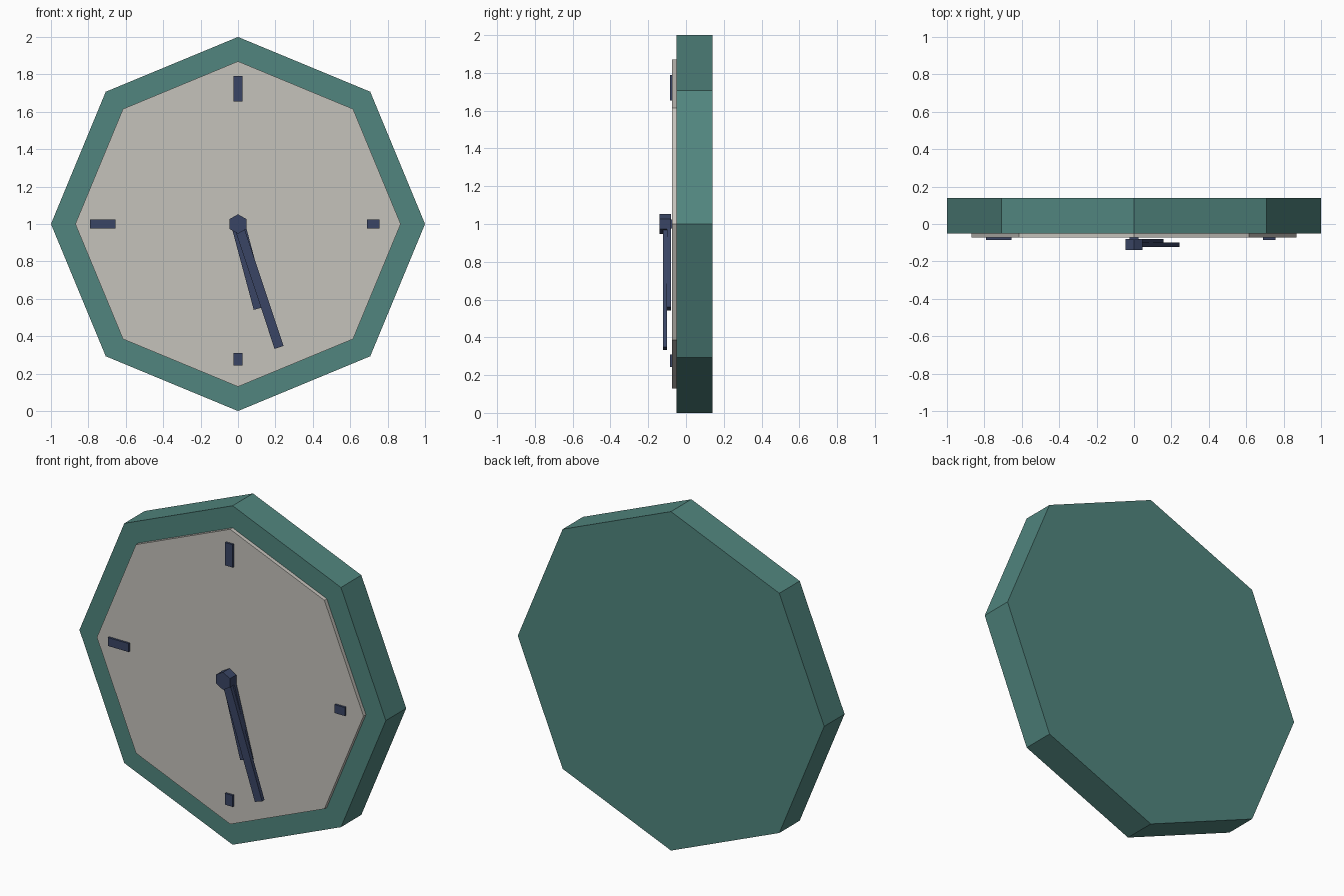
import bpy
from math import radians, sin, cos, pi

if "Cube" in bpy.data.objects:
    bpy.data.objects.remove(bpy.data.objects["Cube"])


def material(name, rgb):
    m = bpy.data.materials.new(name)
    m.diffuse_color = (*rgb, 1)
    m.use_nodes = True
    m.node_tree.nodes["Principled BSDF"].inputs["Base Color"].default_value = m.diffuse_color
    return m


TEAL = material("teal_paint", (0.082, 0.235, 0.21))
CREAM = material("warm_grey", (0.56, 0.54, 0.50))
NAVY = material("dark_navy", (0.042, 0.060, 0.13))


def slab(name, outline, y0, y1, mat):
    """Extrude an x/z outline (counter-clockwise from the front) from y0 to y1."""
    n = len(outline)
    verts = [(x, y, z) for y in (y0, y1) for x, z in outline]
    faces = [list(range(n)), list(range(2 * n - 1, n - 1, -1))]
    faces += [[i, i + n, (i + 1) % n + n, (i + 1) % n] for i in range(n)]
    me = bpy.data.meshes.new(name)
    me.from_pydata(verts, [], faces)
    me.materials.append(mat)
    ob = bpy.data.objects.new(name, me)
    bpy.context.collection.objects.link(ob)
    return ob


def polygon(sides, r):
    """Regular polygon with a corner at the top, centred on the clock axis."""
    return [(r * cos(pi / 2 + 2 * pi * i / sides), 1 + r * sin(pi / 2 + 2 * pi * i / sides))
            for i in range(sides)]


def bar(r0, r1, width, angle):
    """Radial bar from radius r0 to r1, angle in degrees clockwise from twelve."""
    a = radians(angle)
    h = width / 2
    return [(r * sin(a) + s * cos(a), 1 + r * cos(a) - s * sin(a))
            for s, r in ((h, r0), (h, r1), (-h, r1), (-h, r0))]


# Case and dial
slab("case", polygon(8, 1.0), -0.05, 0.14, TEAL)
slab("dial", polygon(8, 0.87), -0.073, -0.05, CREAM)

# Hour markers: long at twelve and nine, short at three and six
for name, angle, r0, r1 in (("twelve", 0, 0.655, 0.79), ("three", 90, 0.69, 0.757),
                            ("six", 180, 0.69, 0.757), ("nine", 270, 0.655, 0.79)):
    slab("marker_" + name, bar(r0, r1, 0.05, angle), -0.085, -0.065, NAVY)

# Hands and centre hub
slab("hour_hand", bar(0, 0.465, 0.075, 165), -0.10, -0.08, NAVY)
slab("minute_hand", bar(0, 0.695, 0.05, 161.6), -0.122, -0.10, NAVY)
slab("hub", polygon(6, 0.052), -0.14, -0.08, NAVY)
